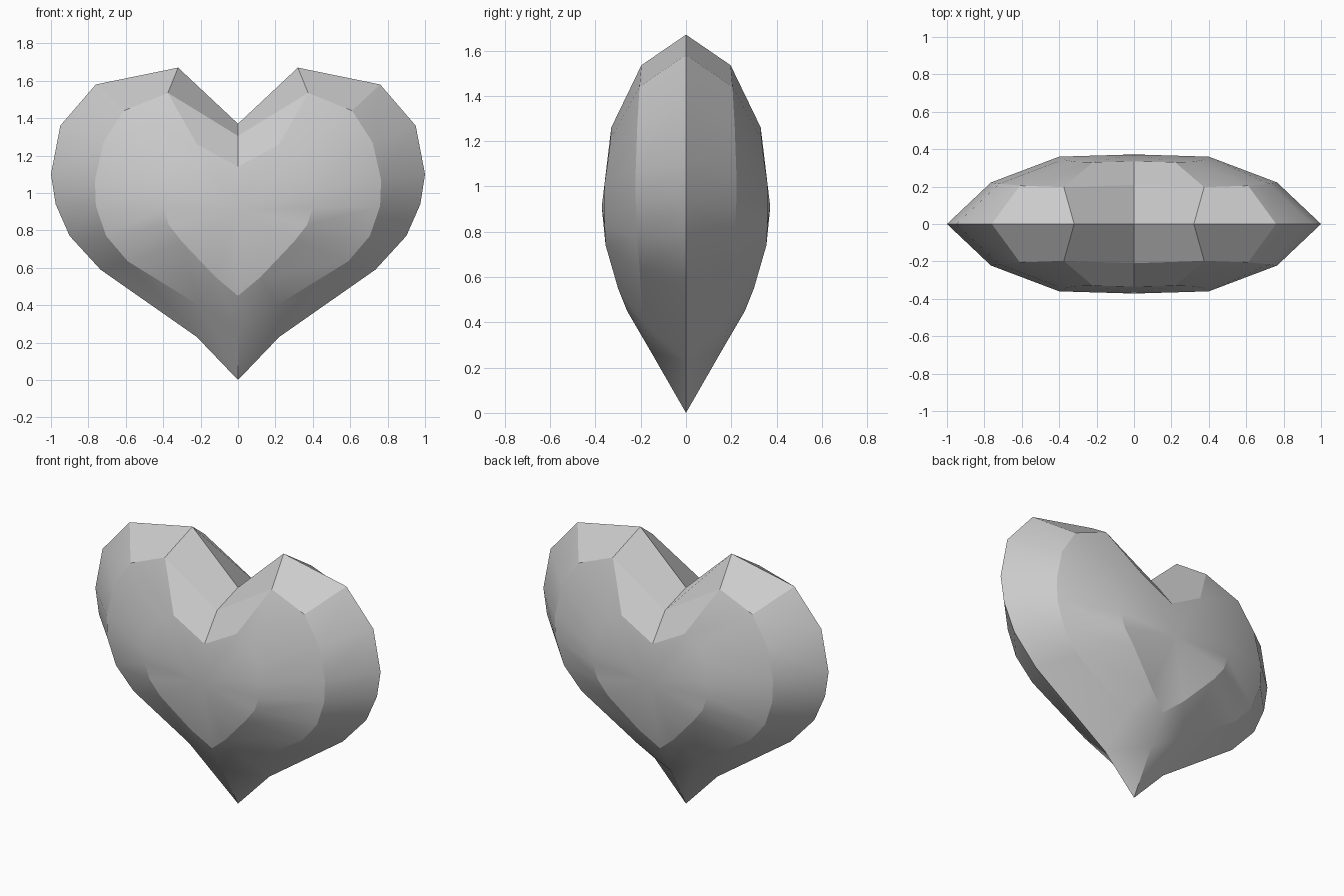
import bpy, bmesh, math

if "Cube" in bpy.data.objects:
    bpy.data.objects.remove(bpy.data.objects["Cube"])

# Right-half rings, listed from the top notch clockwise to the tip: (x, depth, z)
rim = [(0, 0, 1.37), (.32, 0, 1.67), (.76, 0, 1.58), (.95, 0, 1.36), (1, 0, 1.10),
       (.975, 0, .94), (.9, 0, .77), (.735, 0, .59), (.22, 0, .23), (0, 0, 0)]
bevel = [(0, .21, 1.305), (.375, .197, 1.535), (.61, .205, 1.44), (.72, .215, 1.27), (.765, .222, 1.07),
         (.76, .222, .93), (.705, .215, .77), (.59, .205, .635), (.21, .19, .40), (0, .155, .27)]
inner = [(0, .335, 1.14), (.22, .33, 1.26), (.32, .333, 1.21), (.38, .345, 1.11), (.4, .36, 1.01),
         (.4, .36, .92), (.37, .36, .83), (.3, .355, .74), (.12, .30, .55), (0, .26, .45)]
centre = (0, .372, .91)


def full_ring(half):
    return half + [(-x, y, z) for x, y, z in half[-2:0:-1]]


bm = bmesh.new()
rim_verts = [bm.verts.new(p) for p in full_ring(rim)]
n = len(rim_verts)

# Front and back domes share the rim
for side in (-1, 1):
    place = lambda p: bm.verts.new((p[0], side * p[1], p[2]))
    rings = [rim_verts] + [[place(p) for p in full_ring(r)] for r in (bevel, inner)]
    hub = place(centre)
    for a, b in zip(rings, rings[1:]):
        for i in range(n):
            j = (i + 1) % n
            bm.faces.new((a[i], a[j], b[j], b[i]))
    for i in range(n):
        bm.faces.new((rings[-1][i], rings[-1][(i + 1) % n], hub))

bmesh.ops.recalc_face_normals(bm, faces=bm.faces)
mesh = bpy.data.meshes.new("heart")
bm.to_mesh(mesh)
bm.free()
heart = bpy.data.objects.new("heart", mesh)
bpy.context.collection.objects.link(heart)

# Smooth domes with a crisp faceted border
bpy.context.view_layer.objects.active = heart
heart.select_set(True)
bpy.ops.object.shade_smooth_by_angle(angle=math.radians(20))
